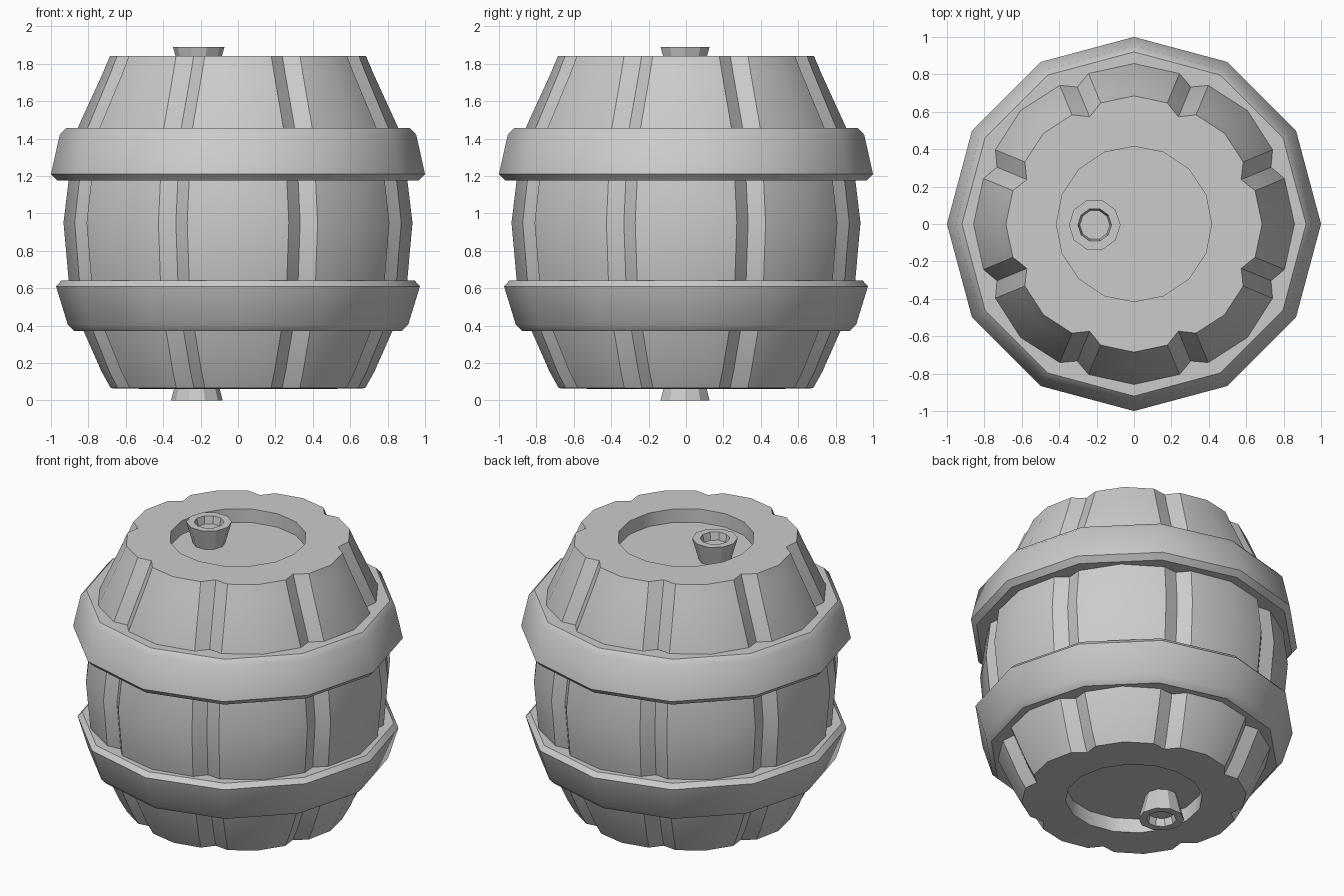
import bpy, bmesh
from math import sin, cos, pi, radians

if "Cube" in bpy.data.objects:
    bpy.data.objects.remove(bpy.data.objects["Cube"])


def loft(name, rings, cap=True, closed=False, angle=35):
    """Skin a stack of equal-length rings of points into one object."""
    bm = bmesh.new()
    vs = [[bm.verts.new(p) for p in ring] for ring in rings]
    n = len(vs[0])
    pairs = list(zip(vs, vs[1:])) + ([(vs[-1], vs[0])] if closed else [])
    for a, b in pairs:
        for i in range(n):
            j = (i + 1) % n
            bm.faces.new((a[i], a[j], b[j], b[i]))
    if cap:
        bm.faces.new(vs[0][::-1])
        bm.faces.new(vs[-1])
    bmesh.ops.recalc_face_normals(bm, faces=bm.faces)
    me = bpy.data.meshes.new(name)
    bm.to_mesh(me)
    bm.free()
    ob = bpy.data.objects.new(name, me)
    bpy.context.collection.objects.link(ob)
    bpy.context.view_layer.objects.active = ob
    bpy.ops.object.select_all(action='DESELECT')
    ob.select_set(True)
    bpy.ops.object.shade_smooth_by_angle(angle=radians(angle))
    return ob


def circle(r, z, n, cx=0, cy=0, start=0.0):
    return [(cx + r * cos(start + 2 * pi * i / n),
             cy + r * sin(start + 2 * pi * i / n), z) for i in range(n)]


def stave_ring(r, z):
    """Eight bulging staves with a V groove after each."""
    pts = []
    w = 0.085 / r
    for k in range(8):
        a = k * pi / 4
        for t, rad in ((-pi / 8 + w, r * 0.98), (0, r),
                       (pi / 8 - w, r * 0.98), (pi / 8, r - 0.065)):
            pts.append((rad * cos(a + t), rad * sin(a + t), z))
    return pts


def recess_ring(r, z, outer):
    """16-sided ring sampled at the angles of a stave ring of radius outer."""
    pts = []
    w = 0.085 / outer
    flat = r * cos(pi / 16)
    for k in range(8):
        for t in (-pi / 8 + w, 0, pi / 8 - w, pi / 8):
            off = (t % (pi / 8)) if abs(t) not in (0, pi / 8) else 0
            rad = flat / cos(off - pi / 16)
            pts.append((rad * cos(k * pi / 4 + t), rad * sin(k * pi / 4 + t), z))
    return pts


# Barrel body with a sunken head at each end
profile = [(0.68, 0.065), (0.73, 0.155), (0.825, 0.37), (0.905, 0.64),
           (0.933, 0.95), (0.905, 1.18), (0.86, 1.45), (0.725, 1.745),
           (0.685, 1.84)]
body = [recess_ring(0.415, 0.155, 0.68), recess_ring(0.415, 0.06, 0.68)]
body += [stave_ring(r, z) for r, z in profile]
body += [recess_ring(0.415, 1.84, 0.68), recess_ring(0.415, 1.75, 0.68)]
loft("barrel_body", body, angle=28)

# Twelve-sided hoops
hoops = {
    "upper_hoop": [(0.82, 1.175), (0.967, 1.175), (1.0, 1.21),
                   (0.953, 1.42), (0.92, 1.455), (0.80, 1.455)],
    "lower_hoop": [(0.78, 0.37), (0.875, 0.37), (0.91, 0.405),
                   (0.973, 0.61), (0.945, 0.64), (0.84, 0.64)],
}
for name, prof in hoops.items():
    loft(name, [circle(r, z, 12) for r, z in prof], cap=False, closed=True)

# Flared hollow bungs at both ends
for name, base, tip, cx in (("top_bung", 1.74, 1.89, -0.21),
                            ("bottom_bung", 0.165, 0.0, -0.22)):
    d = 1 if tip > base else -1
    loft(name, [circle(r, z, 10, cx, -0.005) for r, z in
                ((0.095, base), (0.138, tip), (0.09, tip),
                 (0.08, tip - 0.05 * d))], angle=30)
